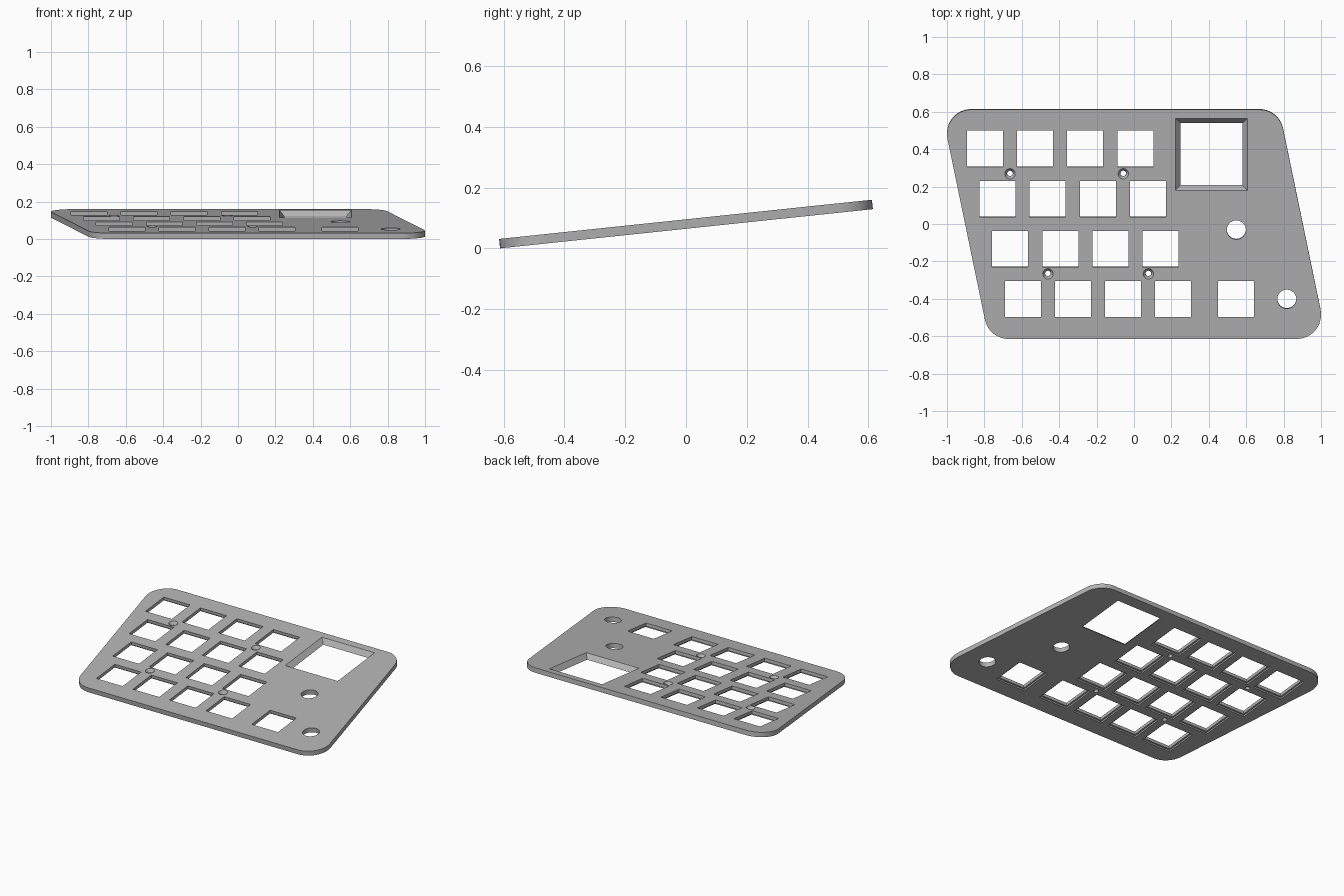
import bpy, bmesh, math

if "Cube" in bpy.data.objects:
    bpy.data.objects.remove(bpy.data.objects["Cube"])

T = 0.031                    # plate thickness
TILT = math.radians(6.0)
C = math.cos(TILT)

grey = bpy.data.materials.new("plate grey")
grey.diffuse_color = (0.45, 0.45, 0.45, 1)
grey.use_nodes = True
grey.node_tree.nodes["Principled BSDF"].inputs["Base Color"].default_value = grey.diffuse_color


def loft(bm, rings):
    """Closed solid through rings of equally many points, bottom to top."""
    loops = [[bm.verts.new(p) for p in ring] for ring in rings]
    n = len(loops[0])
    bm.faces.new(loops[0][::-1])
    bm.faces.new(loops[-1])
    for a, b in zip(loops, loops[1:]):
        for i in range(n):
            j = (i + 1) % n
            bm.faces.new((a[i], a[j], b[j], b[i]))


def rect(x, y, hx, hy, z):
    return [(x + sx * hx, (y + sy * hy) / C, z)
            for sx, sy in ((-1, -1), (1, -1), (1, 1), (-1, 1))]


def circle(x, y, r, z, n=32):
    return [(x + r * math.cos(2 * math.pi * i / n),
             y / C + r * math.sin(2 * math.pi * i / n), z) for i in range(n)]


def make(name, bm):
    me = bpy.data.meshes.new(name)
    bm.to_mesh(me)
    bm.free()
    me.materials.append(grey)
    ob = bpy.data.objects.new(name, me)
    bpy.context.collection.objects.link(ob)
    return ob


# Slanted outline with four rounded corners
R, STEPS = 0.13, 12
slant = math.atan2(0.2, 0.966)
corners = [(0.87, -0.483, -90, 90 + math.degrees(slant)),
           (0.67, 0.483, math.degrees(slant), 90 - math.degrees(slant)),
           (-0.87, 0.483, 90, 90 + math.degrees(slant)),
           (-0.67, -0.483, 180 + math.degrees(slant), 90 - math.degrees(slant))]
outline = []
for cx, cy, start, sweep in corners:
    for i in range(STEPS + 1):
        a = math.radians(start + sweep * i / STEPS)
        outline.append((cx + R * math.cos(a), (cy + R * math.sin(a)) / C))
bm = bmesh.new()
loft(bm, [[(x, y, z) for x, y in outline] for z in (0, T)])
plate = make("key_plate", bm)

# All openings, as one cutter
bm = bmesh.new()
LO, HI = -0.02, T + 0.02
KEY, LIP, LEDGE = 0.0965, 0.011, 0.010

# Key openings with a wider clip recess underneath
keys = [(-0.797 + 0.0675 * row + 0.268 * col, 0.404 - 0.268 * row)
        for row in range(4) for col in range(4)]
keys.append((0.546, -0.40))
for x, y in keys:
    loft(bm, [rect(x, y, h, h, z) for h, z in
              ((KEY + LIP, LO), (KEY + LIP, LEDGE), (KEY, LEDGE), (KEY, HI))])

# Display window with sloping sides
loft(bm, [rect(0.414, 0.373, h, h, z) for h, z in
          ((0.166, LO), (0.166, 0.0), (0.193, T), (0.193, HI))])

# Round control holes
for x, y in ((0.547, -0.03), (0.817, -0.40)):
    loft(bm, [circle(x, y, 0.051, z) for z in (LO, HI)])

# Countersunk screw holes
for x, y in ((-0.663, 0.27), (-0.057, 0.27), (-0.46, -0.265), (0.077, -0.265)):
    loft(bm, [circle(x, y, r, z) for r, z in
              ((0.015, LO), (0.015, 0.012), (0.028, T), (0.028, HI))])
cutter = make("opening_cutter", bm)
cutter.hide_render = True

# Cut the plate, then discard the cutter
mod = plate.modifiers.new("openings", 'BOOLEAN')
mod.operation = 'DIFFERENCE'
mod.solver = 'EXACT'
mod.object = cutter
bpy.context.view_layer.objects.active = plate
plate.select_set(True)
bpy.ops.object.modifier_apply(modifier=mod.name)
bpy.data.objects.remove(cutter)
bpy.ops.object.shade_smooth_by_angle(angle=math.radians(25))

# Tilt the plate so the back is raised, resting on its front edge
plate.rotation_euler.x = TILT
plate.location = (0, T * math.sin(TILT) / 2, 0.613 / C * math.sin(TILT))
